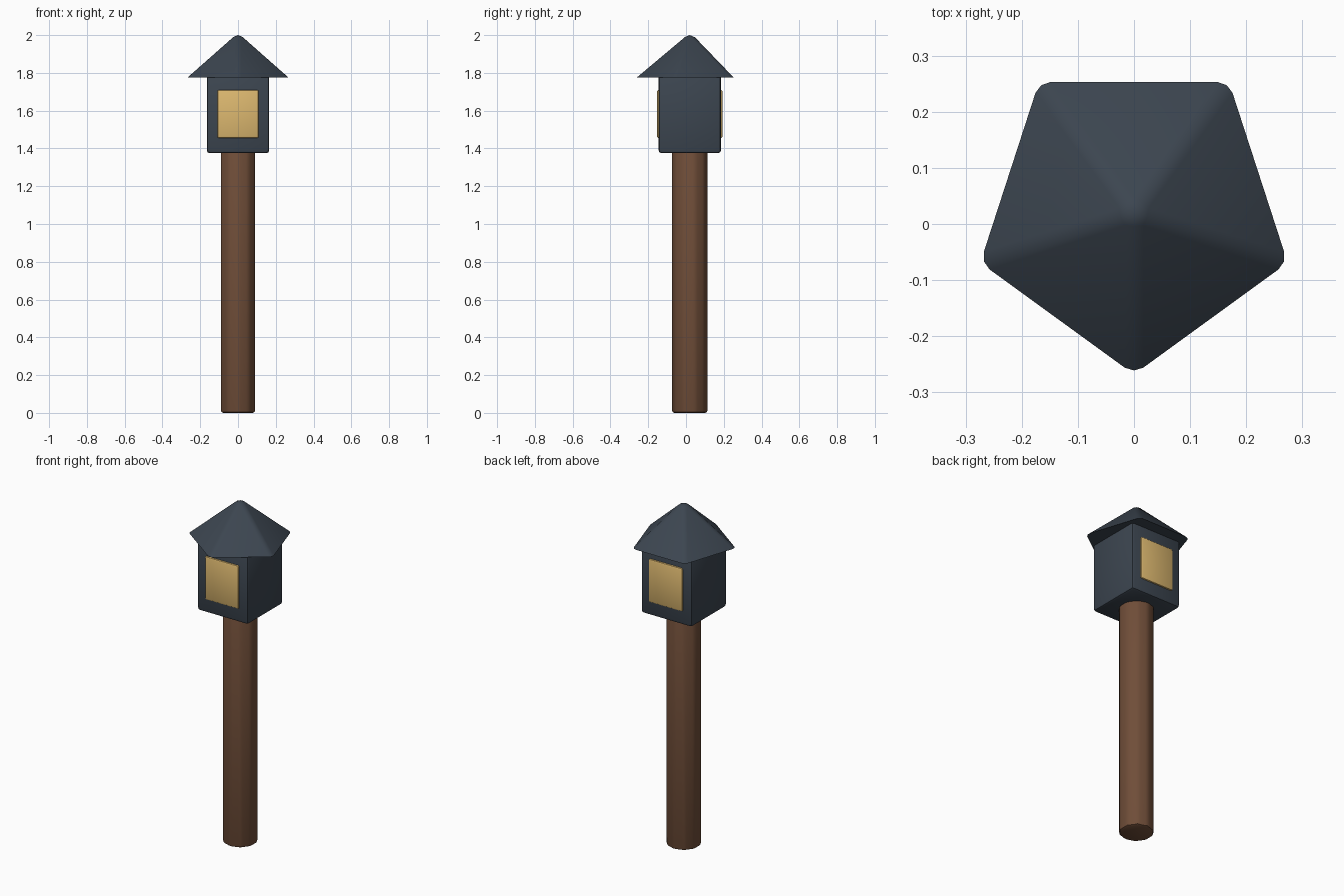
import bpy, bmesh, math
from mathutils import Matrix, Vector

if "Cube" in bpy.data.objects:
    bpy.data.objects.remove(bpy.data.objects["Cube"])

CY = 0.02  # axis of the post and lamp house


def material(name, rgb):
    m = bpy.data.materials.new(name)
    m.diffuse_color = (*rgb, 1)
    m.use_nodes = True
    m.node_tree.nodes["Principled BSDF"].inputs["Base Color"].default_value = m.diffuse_color
    return m


slate = material("slate", (0.045, 0.06, 0.08))
wood = material("wood", (0.16, 0.075, 0.04))
glow = material("glow", (0.72, 0.48, 0.16))


def finish(bm, name, mat, edges, width, segments=2):
    bmesh.ops.bevel(bm, geom=edges, offset=width, offset_type='OFFSET',
                    segments=segments, profile=0.5, affect='EDGES')
    bmesh.ops.recalc_face_normals(bm, faces=bm.faces)
    mesh = bpy.data.meshes.new(name)
    bm.to_mesh(mesh)
    bm.free()
    ob = bpy.data.objects.new(name, mesh)
    bpy.context.collection.objects.link(ob)
    mesh.materials.append(mat)
    bpy.ops.object.select_all(action='DESELECT')
    bpy.context.view_layer.objects.active = ob
    ob.select_set(True)
    bpy.ops.object.shade_smooth_by_angle(angle=math.radians(30))
    return ob


def box(name, mat, size, centre, width):
    bm = bmesh.new()
    bmesh.ops.create_cube(bm, size=1, matrix=Matrix.Translation(centre) @ Matrix.Diagonal((*size, 1)))
    return finish(bm, name, mat, bm.edges[:], width)


def cone(sides, r1, r2, z0, z1, first_angle):
    # ring of base points joined to an upper ring or to a single apex
    bm = bmesh.new()

    def ring(r, z):
        return [bm.verts.new((r * math.cos(a), CY + r * math.sin(a), z))
                for a in (first_angle + math.tau * i / sides for i in range(sides))]
    low = ring(r1, z0)
    bm.faces.new(low[::-1])
    if r2:
        high = ring(r2, z1)
        bm.faces.new(high)
    else:
        high = [bm.verts.new((0, CY, z1))] * sides
    for i in range(sides):
        j = (i + 1) % sides
        bm.faces.new(list(dict.fromkeys((low[i], low[j], high[j], high[i]))))
    return bm


# wooden post
bm = cone(10, 0.096, 0.096, 0, 1.39, math.pi / 2)
finish(bm, "post", wood, bm.edges[:], 0.014)

# lamp house
box("lamp_house", slate, (0.33, 0.33, 0.415), (0, CY, 1.5825), 0.015)

# glowing panes on front and back
for name, side in (("front_pane", -1), ("back_pane", 1)):
    box(name, glow, (0.22, 0.03, 0.255), (0, CY + side * 0.159, 1.5825), 0.01)

# five-sided roof with softened ridges
bm = cone(5, 0.288, 0, 1.775, 2.012, -math.pi / 2)
ridges = [e for e in bm.edges if abs(e.verts[0].co.z - e.verts[1].co.z) > 0.1]
roof = finish(bm, "roof", slate, ridges, 0.018)
top = max(v.co.z for v in roof.data.vertices)
for v in roof.data.vertices:
    v.co.z = 1.775 + (v.co.z - 1.775) * 0.225 / (top - 1.775)
